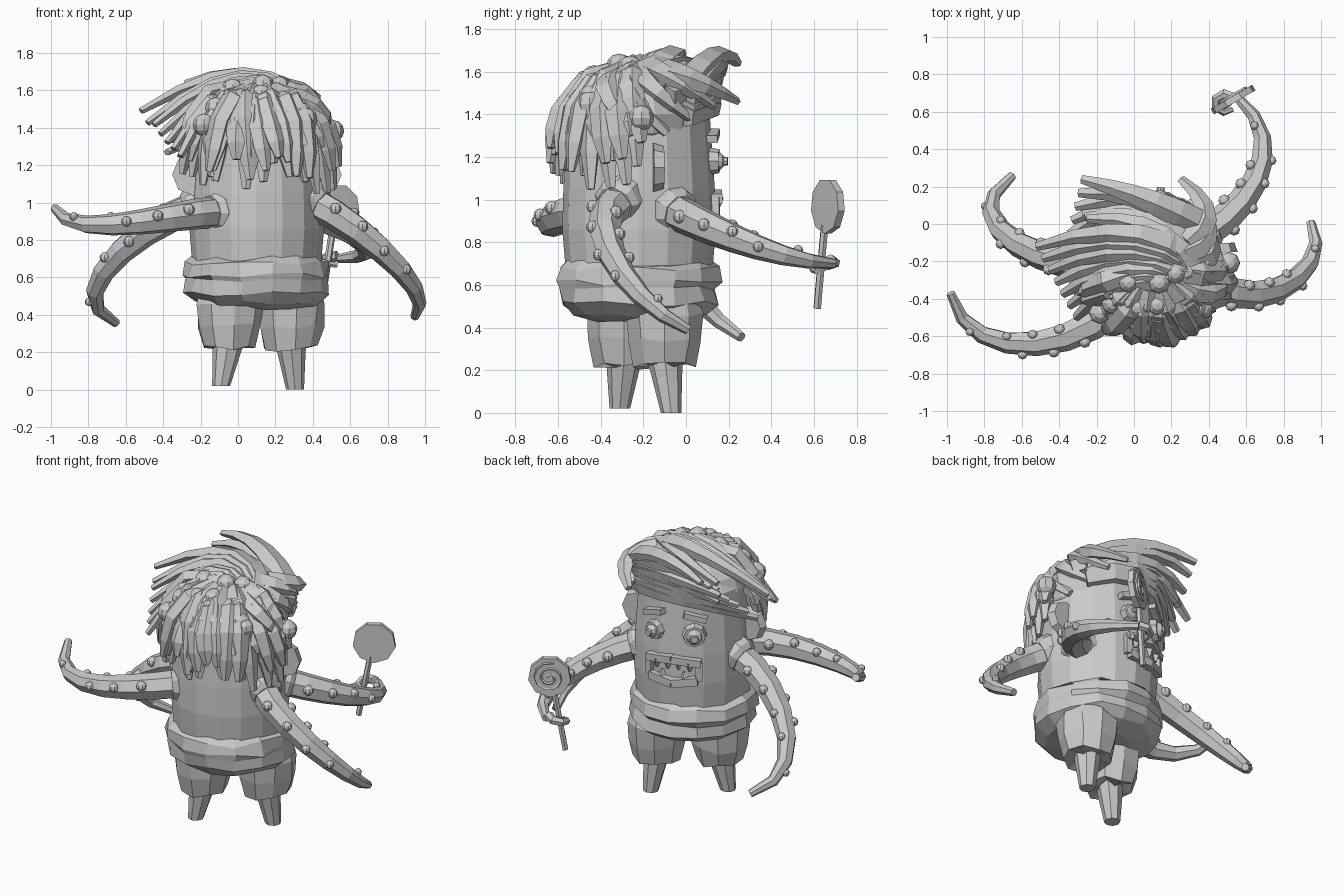
import bpy, bmesh, random
from math import sin, cos, pi, radians
from mathutils import Vector, Matrix

if "Cube" in bpy.data.objects:
    bpy.data.objects.remove(bpy.data.objects["Cube"])

random.seed(4)
C = Vector((0.1, -0.22, 0))
TURN = radians(30)                      # the sweet and hair are turned this far, the face half as much
FRAME = Matrix.Translation(C) @ Matrix.Rotation(TURN, 4, 'Z')
FACE = Matrix.Translation(C) @ Matrix.Rotation(radians(15), 4, 'Z')


def move(*p):
    return Matrix.Translation(p)


def spin(a, axis='Z'):
    return Matrix.Rotation(a, 4, axis)


def finish(name, bm):
    bmesh.ops.recalc_face_normals(bm, faces=bm.faces)
    me = bpy.data.meshes.new(name)
    bm.to_mesh(me)
    bm.free()
    ob = bpy.data.objects.new(name, me)
    bpy.context.collection.objects.link(ob)


def skin(bm, rings):
    vs = [[bm.verts.new(p) for p in r] for r in rings]
    n = len(vs[0])
    for a, b in zip(vs, vs[1:]):
        for i in range(n):
            bm.faces.new((a[i], a[(i + 1) % n], b[(i + 1) % n], b[i]))
    bm.faces.new(vs[0][::-1])
    bm.faces.new(vs[-1])


def through(ctrl, n):
    """n points on the smooth curve passing evenly through the control points."""
    ctrl, m, out = [Vector(p) for p in ctrl], len(ctrl) - 1, []
    for k in range(n):
        t, p = m * k / (n - 1), Vector()
        for i, c in enumerate(ctrl):
            w = 1
            for j in range(m + 1):
                if j != i:
                    w *= (t - j) / (i - j)
            p += c * w
        out.append(p)
    return out


def frames(pts):
    """Tangent, normal and side along a path (parallel transport)."""
    out, nrm = [], None
    for i in range(len(pts)):
        t = (pts[min(i + 1, len(pts) - 1)] - pts[max(i - 1, 0)]).normalized()
        if nrm is None:
            nrm = Vector((0, 0, 1)) if abs(t.z) < 0.9 else Vector((1, 0, 0))
        nrm = (nrm - t * nrm.dot(t)).normalized()
        out.append((t, nrm, t.cross(nrm)))
    return out


def tube(bm, pts, radii, sides=6, flat=1.0):
    angs = [2 * pi * k / sides + .4 for k in range(sides)]
    skin(bm, [[p + s * (r * cos(a)) + n * (r * flat * sin(a)) for a in angs]
              for p, r, (t, n, s) in zip(pts, radii, frames(pts))])


def taper(n, a, b):
    return [a + (b - a) * (i / (n - 1)) ** 1.4 for i in range(n)]


def ball(bm, p, r):
    bmesh.ops.create_uvsphere(bm, u_segments=8, v_segments=6, radius=r, matrix=Matrix.Translation(p))


def lathe(name, top, bottom, prof, sides, jitter=0.0):
    """Rings of (radius, z); the axis leans from the top point to the bottom point."""
    bm, z0, z1 = bmesh.new(), prof[0][1], prof[-1][1]
    rnd = lambda: random.uniform(-jitter, jitter)
    rings = []
    for r, z in prof:
        c = Vector(top).lerp(Vector(bottom), (z - z0) / (z1 - z0))
        rings.append([Vector((c.x + cos(2 * pi * k / sides) * r * (1 + rnd()),
                              c.y + sin(2 * pi * k / sides) * r * (1 + rnd()), z + rnd() * .35))
                      for k in range(sides)])
    skin(bm, rings)
    finish(name, bm)


def box(bm, loc, size, roll=0.0, yaw=0.0):
    bmesh.ops.create_cube(bm, size=1, matrix=FACE @ move(*loc) @ spin(yaw) @ spin(roll, 'Y')
                          @ Matrix.Diagonal((*size, 1)))


def disc(bm, m, r1, r2, depth, sides):
    bmesh.ops.create_cone(bm, cap_ends=True, segments=sides, radius1=r1, radius2=r2, depth=depth,
                          matrix=m @ spin(-pi / 2, 'X'))


# Body and the folded trouser waist
lathe("body", C.xy, C.xy, ((.33, .5), (.36, .86), (.355, 1.05), (.33, 1.42), (.25, 1.52)), 16)
lathe("waist", C.xy, C.xy, ((.2, .43), (.32, .46), (.38, .51), (.37, .585), (.39, .61), (.38, .68), (.35, .7)),
      14, .04)

# Trouser legs and tapered feet
for name, hip, foot, z0 in (("left", (-.05, -.29), (-.09, -.31), .02), ("right", (.28, -.1), (.305, -.07), 0)):
    lathe(name + "_trouser", hip, hip, ((.15, .56), (.185, .46), (.175, .34), (.145, .22), (.07, .23)), 9, .05)
    lathe(name + "_foot", hip, foot, ((.085, .26), (.07, .16), (.048, z0)), 8)

# Tentacle arms with cuffs and suckers
arms = (("front_left", (-.1, -.44, .95), (-.42, -.62, .91), (-.77, -.61, .88), (-.98, -.37, .97)),
        ("back_left", (-.22, -.22, .98), (-.54, -.15, .81), (-.755, .03, .56), (-.65, .26, .355)),
        ("back_right", (.37, -.06, .95), (.6, .15, .85), (.69, .42, .75), (.54, .69, .7)),
        ("front_right", (.4, -.31, 1), (.68, -.375, .82), (.92, -.24, .58), (.945, .01, .39)))
for name, *ctrl in arms:
    pts, rad = through(ctrl, 8), taper(8, .088, .024)
    fr = frames(pts)
    bm = bmesh.new()
    tube(bm, pts, rad, 7)
    finish(name + "_tentacle", bm)
    bm, t = bmesh.new(), fr[0][0]
    tube(bm, [pts[0] + t * d for d in (-.03, .03, .06)], [.12, .115, .09], 9)
    finish(name + "_cuff", bm)
    bm = bmesh.new()
    for i in range(1, 6):
        for sgn in ((1, -1) if i < 4 else ((-1) ** i,)):
            a = radians(random.uniform(5, 50))
            p = pts[i].lerp(pts[i + 1], .5 if sgn < 0 else .05)
            ball(bm, p + (fr[i][2] * sgn * cos(a) + fr[i][1] * sin(a)) * rad[i] * .9, .034 - .0022 * i)
    finish(name + "_suckers", bm)

# Gripping curl and spiral sweet on a stick
bm = bmesh.new()
tube(bm, [Vector((.485 + .055 * cos(a), .645 + .05 * sin(a), .72 - .01 * a)) for a in (.6, 1.6, 2.6, 3.6, 4.6, 5.6)],
     taper(6, .03, .014))
finish("gripping_curl", bm)
bm = bmesh.new()
tube(bm, [Vector((.45, .615, .49)), Vector((.51, .65, .88))], [.019] * 2)
finish("sweet_stick", bm)
sweet = move(.53, .665, .97) @ spin(TURN)
bm = bmesh.new()
disc(bm, sweet, .13, .13, .035, 9)
finish("sweet", bm)
bm = bmesh.new()
tube(bm, [sweet @ Vector(((.012 + .0036 * k) * cos(k * .6), .021, (.012 + .0036 * k) * sin(k * .6)))
          for k in range(25)], [.008] * 25, 4)
finish("sweet_spiral", bm)

# Eyes, brows and ears
for s, side, r in ((1, "right", .056), (-1, "left", .066)):
    base = FACE @ move(s * .125, .325, 1.18) @ spin(-s * .35)
    bm = bmesh.new()
    disc(bm, base, r * 1.2, r, .06, 8)
    ball(bm, base @ Vector((0, .015, 0)), r * .8)
    disc(bm, base @ move(0, .055, 0), r * .4, r * .35, .03, 8)
    finish(side + "_eye", bm)
    bm = bmesh.new()
    box(bm, (s * .13, .325, 1.3), (.14, .05, .035), s * .25, -s * .35)
    finish(side + "_brow", bm)
    bm = bmesh.new()
    disc(bm, FACE @ move(s * .35, 0, 1.15) @ spin(radians(-12)), .115, .1, .05, 8)
    finish(side + "_ear", bm)

# Mouth with lips and pointed teeth
bm = bmesh.new()
for s in (-1, 1):
    box(bm, (s * .08, .345, 1.015), (.18, .07, .045), s * .12, -s * .25)
    box(bm, (s * .07, .345, .88), (.16, .075, .05), -s * .12, -s * .25)
    box(bm, (s * .15, .32, .95), (.04, .06, .12), 0, -s * .4)
finish("lips", bm)
bm = bmesh.new()
for k in range(6):
    row = k // 4                        # four upper teeth, two lower
    m = FACE @ move(-.105 + .07 * k if not row else .14 * (k - 4.5), .35, .91 if row else .98)
    bmesh.ops.create_cone(bm, cap_ends=True, segments=4, radius1=.033, radius2=.01, depth=.06,
                          matrix=m @ spin(0 if row else pi, 'X'))
finish("teeth", bm)

# Hair cap
bm = bmesh.new()
bmesh.ops.create_uvsphere(bm, u_segments=14, v_segments=8, radius=1, matrix=FRAME @ move(0, -.04, 1.4)
                          @ Matrix.Diagonal((.36, .35, .23, 1)))
finish("hair_cap", bm)

# Hanging locks in shaggy layers round the back of the head
bm = bmesh.new()
for layer in range(3):
    n = 16 - 2 * layer
    for i in range(n):
        a = radians(190 + 168 * (i + random.uniform(.1, .9)) / n)
        k, w = random.uniform(-.03, .03) + .02 * layer, random.uniform(-.2, .2)
        low = 1.09 + .06 * layer + random.uniform(-.06, .08) + .08 * (1 - cos(a - radians(285)))
        top = 1.6 - .02 * layer + random.uniform(-.04, .02)
        path = [(.13, top, 0), (.24 + k, top - .03, 0), (.335 + k, top - .15, w * .4),
                (.37 + k, .7 + low / 2, w * .7), (.385 + k, low, w)]
        tube(bm, [C + Vector((q * cos(a + d), q * sin(a + d), h)) for q, h, d in path],
             [.05, .06, .06, .05, .022], 5, .8)
finish("hanging_locks", bm)

# Swept locks: each fan blends from one arc (start, middle, tip) to another
fans = (("left", 7, ((.3, -.2, 1.58), (-.05, -.05, 1.69), (-.52, -.12, 1.48)),
         ((.15, -.3, 1.6), (-.1, -.34, 1.53), (-.31, -.5, 1.24))),
        ("forehead", 7, ((.35, 0, 1.54), (.05, .14, 1.68), (-.28, .24, 1.63)),
         ((.36, -.02, 1.4), (.02, .1, 1.4), (-.38, -.2, 1.28))),
        ("crown", 4, ((.3, -.25, 1.58), (.1, -.03, 1.63), (-.25, .03, 1.54)),
         ((.4, -.1, 1.5), (.1, .1, 1.55), (-.28, .06, 1.46))),
        ("right", 5, ((.22, -.3, 1.58), (.44, -.36, 1.5), (.48, -.2, 1.27)),
         ((.28, -.1, 1.6), (.38, .06, 1.55), (.25, .24, 1.47))))
for name, n, first, last in fans:
    bm = bmesh.new()
    for k in range(n):
        arc = [Vector(a).lerp(Vector(b), k / (n - 1)) + Vector((0, 0, random.uniform(-.02, .02)))
               for a, b in zip(first, last)]
        tube(bm, through(arc, 6), taper(6, random.uniform(.075, .088), .024), 5, .75)
    finish(name + "_swept_locks", bm)

# Round beads nestled in the hair
bm = bmesh.new()
for k in range(12):
    q, a = .1 + .028 * k, radians(290 + 75 * sin(k * 2.4))
    ball(bm, C + Vector((q * cos(a), q * sin(a), 1.64 - 1.55 * q ** 2)), .06)
finish("hair_beads", bm)
